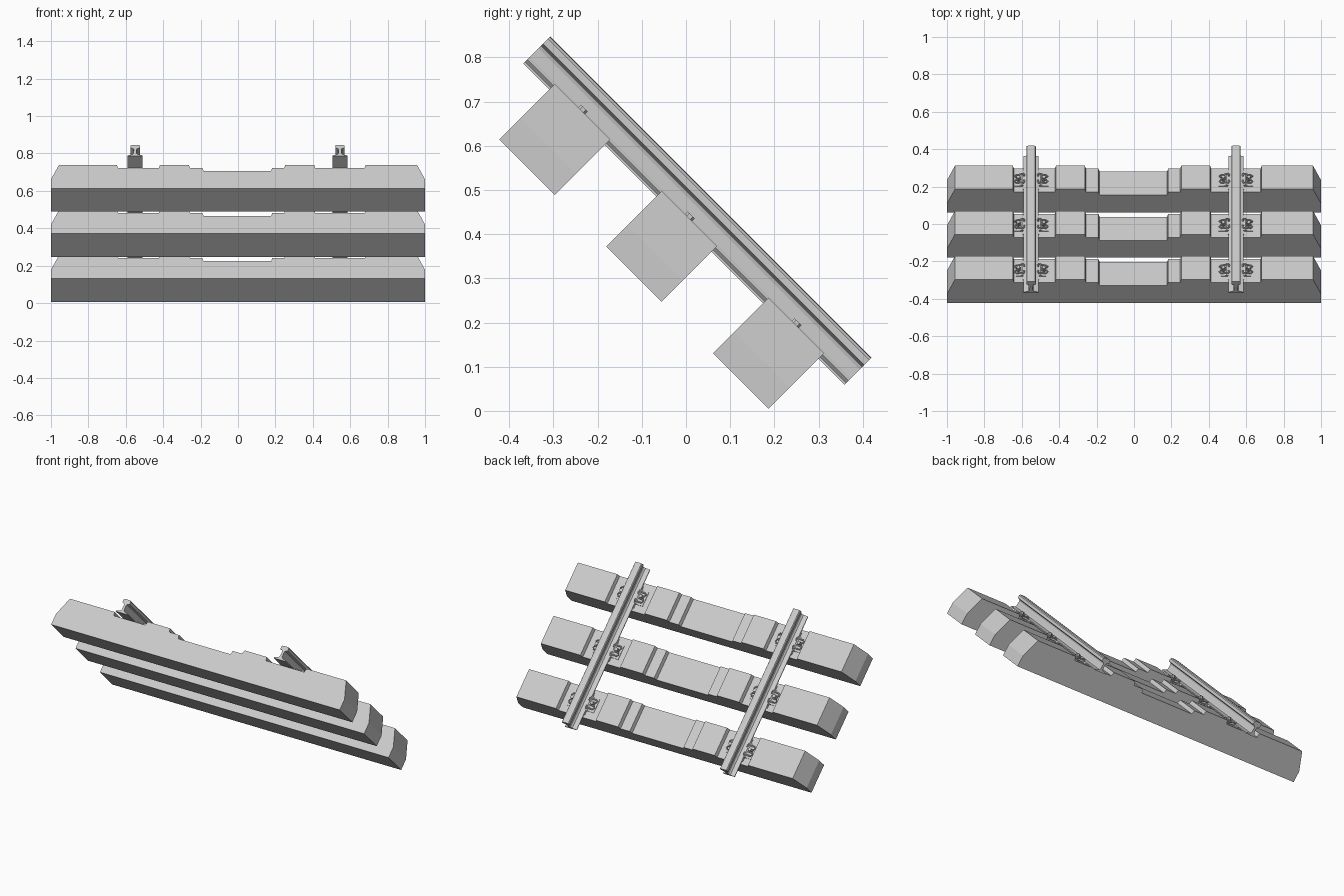
import bpy, bmesh, math
from mathutils import Matrix, Vector

if "Cube" in bpy.data.objects:
    bpy.data.objects.remove(bpy.data.objects["Cube"])

# Track is built flat (y along the rails), then tilted 45 degrees
TILT = Matrix.Translation((0, -0.055, 0.3725)) @ Matrix.Rotation(math.radians(-45), 4, 'X')
PITCH = 0.3417
HALF = 0.0886
SEAT = 0.066
RAIL_X = (-0.55, 0.545)


def finish(name, bm):
    bmesh.ops.recalc_face_normals(bm, faces=bm.faces)
    me = bpy.data.meshes.new(name)
    bm.to_mesh(me)
    bm.free()
    ob = bpy.data.objects.new(name, me)
    ob.matrix_world = TILT
    bpy.context.collection.objects.link(ob)
    return ob


def extrude_profile(bm, pts, y0, y1):
    """Extrude an (x, z) outline along y."""
    face = bm.faces.new([bm.verts.new((x, y0, z)) for x, z in pts])
    res = bmesh.ops.extrude_face_region(bm, geom=[face])
    verts = [g for g in res['geom'] if isinstance(g, bmesh.types.BMVert)]
    bmesh.ops.translate(bm, verts=verts, vec=(0, y1 - y0, 0))


def box(bm, x0, x1, y0, y1, z0, z1):
    extrude_profile(bm, [(x0, z0), (x1, z0), (x1, z1), (x0, z1)], y0, y1)


def rod(bm, pts, r, sides=6):
    """Sweep a round section along a path of points."""
    pts = [Vector(p) for p in pts]
    rings = []
    for i, p in enumerate(pts):
        d = (pts[min(i + 1, len(pts) - 1)] - pts[max(i - 1, 0)]).normalized()
        a = d.cross(Vector((0, 0, 1))).normalized()
        b = a.cross(d)
        rings.append([bm.verts.new(p + r * (a * math.cos(k * math.tau / sides)
                      + b * math.sin(k * math.tau / sides))) for k in range(sides)])
    for r0, r1 in zip(rings, rings[1:]):
        for k in range(sides):
            j = (k + 1) % sides
            bm.faces.new((r0[k], r0[j], r1[j], r1[k]))
    bm.faces.new(rings[0])
    bm.faces.new(rings[-1])


# Sleeper side outline: chamfered ends, two rail seats, stepped waist
H, S, W, e = HALF, SEAT, 0.0435, 0.003
sleeper = [(-1, -H), (-1, -0.021), (-0.957, H),
           (-0.645 - e, H), (-0.645 + e, S), (-0.42 - e, S), (-0.42 + e, H),
           (-0.26 - e, H), (-0.26 + e, S), (-0.187 - e, S), (-0.187 + e, W),
           (0.18 - e, W), (0.18 + e, S), (0.25 - e, S), (0.25 + e, H),
           (0.41 - e, H), (0.41 + e, S), (0.68 - e, S), (0.68 + e, H),
           (0.957, H), (1, -0.021), (1, -H)]

# Half of the rail section: foot, web, head
half = [(0.040, 0.0714), (0.040, 0.0765), (0.014, 0.084), (0.008, 0.092), (0.007, 0.120),
        (0.010, 0.128), (0.025, 0.134), (0.025, 0.150), (0.021, 0.1555), (0.010, 0.157)]
rail = half + [(-x, z) for x, z in reversed(half)]

for i in (-1, 0, 1):
    yc = i * PITCH
    bm = bmesh.new()
    extrude_profile(bm, sleeper, yc - H, yc + H)
    finish(f"sleeper_{i + 2}", bm)

for side, rx in zip(("left", "right"), RAIL_X):
    bm = bmesh.new()
    extrude_profile(bm, [(rx + x, z) for x, z in rail], -0.5135, 0.5135)
    finish(f"rail_{side}", bm)

    for i in (-1, 0, 1):
        yc = i * PITCH
        # Pad under the rail foot
        bm = bmesh.new()
        box(bm, rx - 0.043, rx + 0.043, yc - 0.07, yc + 0.07, SEAT - 0.002, 0.0716)
        finish(f"rail_pad_{side}_{i + 2}", bm)

        for s, label in ((-1, "outer_x"), (1, "inner_x")):
            def X(d):
                return rx + s * d
            # Shoulder plate with angled nose gripping the foot
            bm = bmesh.new()
            extrude_profile(bm, [(X(0.041), S - 0.002), (X(0.041), 0.076), (X(0.05), 0.078),
                                 (X(0.062), 0.070), (X(0.092), 0.069), (X(0.092), S - 0.002)],
                            yc - 0.045, yc + 0.045)
            finish(f"guide_plate_{label}_{side}_{i + 2}", bm)

            # Bent spring clip and its bolt
            bm = bmesh.new()
            loop = [(0.056, 0.008, 0.082), (0.082, 0.010, 0.080), (0.088, 0.020, 0.078),
                    (0.080, 0.030, 0.077), (0.052, 0.030, 0.082), (0.040, 0.036, 0.084),
                    (0.036, 0.028, 0.084), (0.038, 0.016, 0.084)]
            path = [(X(d), yc - y, z) for d, y, z in reversed(loop)]
            path += [(X(d), yc + y, z) for d, y, z in loop]
            rod(bm, path, 0.0045)
            finish(f"spring_clip_{label}_{side}_{i + 2}", bm)

            bm = bmesh.new()
            bmesh.ops.create_cone(bm, cap_ends=True, segments=6, radius1=0.011, radius2=0.011,
                                  depth=0.030,
                                  matrix=Matrix.Translation((X(0.068), yc - 0.003, 0.082)))
            finish(f"clip_bolt_{label}_{side}_{i + 2}", bm)
